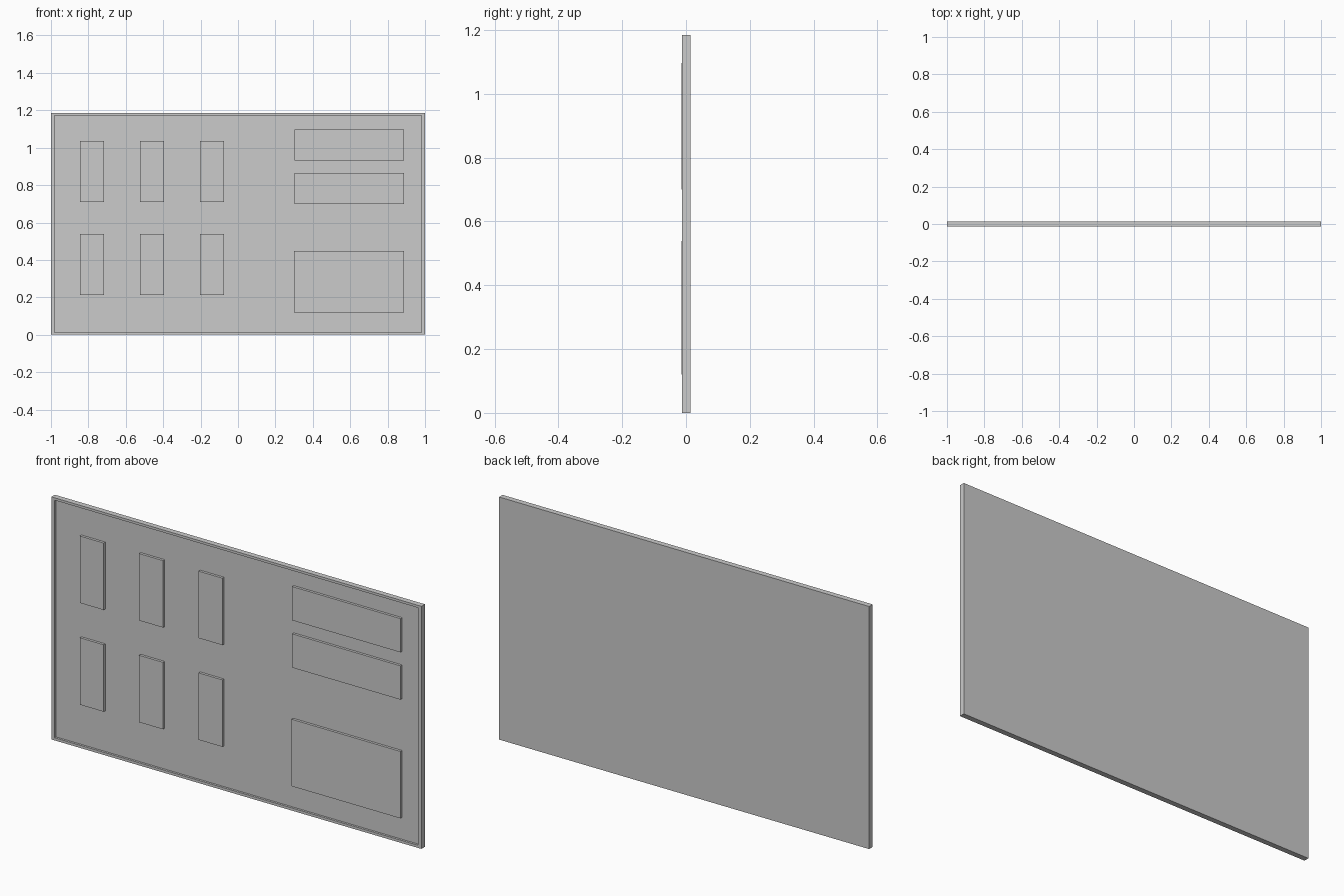
import bpy
import bmesh

if "Cube" in bpy.data.objects:
    bpy.data.objects.remove(bpy.data.objects["Cube"])

BACK, FLOOR, RIM, PLATE = 0.0145, -0.002, -0.0125, -0.0145
HEIGHT = 1.185


def box_bmesh(x0, x1, y0, y1, z0, z1):
    bm = bmesh.new()
    bmesh.ops.create_cube(bm, size=1)
    for v in bm.verts:
        v.co.x = x0 if v.co.x < 0 else x1
        v.co.y = y0 if v.co.y < 0 else y1
        v.co.z = z0 if v.co.z < 0 else z1
    return bm


def finish(bm, name):
    bmesh.ops.recalc_face_normals(bm, faces=bm.faces)
    mesh = bpy.data.meshes.new(name)
    bm.to_mesh(mesh)
    bm.free()
    obj = bpy.data.objects.new(name, mesh)
    bpy.context.collection.objects.link(obj)
    return obj


def plate(name, x0, x1, z0, z1):
    finish(box_bmesh(x0, x1, PLATE, FLOOR, z0, z1), name)


# Board with a thin raised rim around a recessed front
bm = box_bmesh(-1, 1, RIM, BACK, 0, HEIGHT)
bm.normal_update()
front = min(bm.faces, key=lambda f: f.calc_center_median().y)
bmesh.ops.inset_region(bm, faces=[front], thickness=0.01)
for v in front.verts:
    v.co.x = -0.982 if v.co.x < 0 else 0.982
    v.co.z = 0.013 if v.co.z < HEIGHT / 2 else HEIGHT - 0.012
floor = bmesh.ops.extrude_discrete_faces(bm, faces=[front])["faces"][0]
for v in floor.verts:
    v.co.y = FLOOR
finish(bm, "framed_board")

# Two rows of three upright plates
for row, z in (("lower", 0.212), ("upper", 0.709)):
    for i in range(3):
        x = -0.845 + 0.321 * i
        plate(f"{row}_upright_plate_{i + 1}", x, x + 0.129, z, z + 0.327)

# Two wide strips and a large plate on the right
for name, z in (("lower_wide_strip", 0.70), ("upper_wide_strip", 0.931)):
    plate(name, 0.303, 0.888, z, z + 0.165)
plate("large_plate", 0.30, 0.888, 0.12, 0.447)
